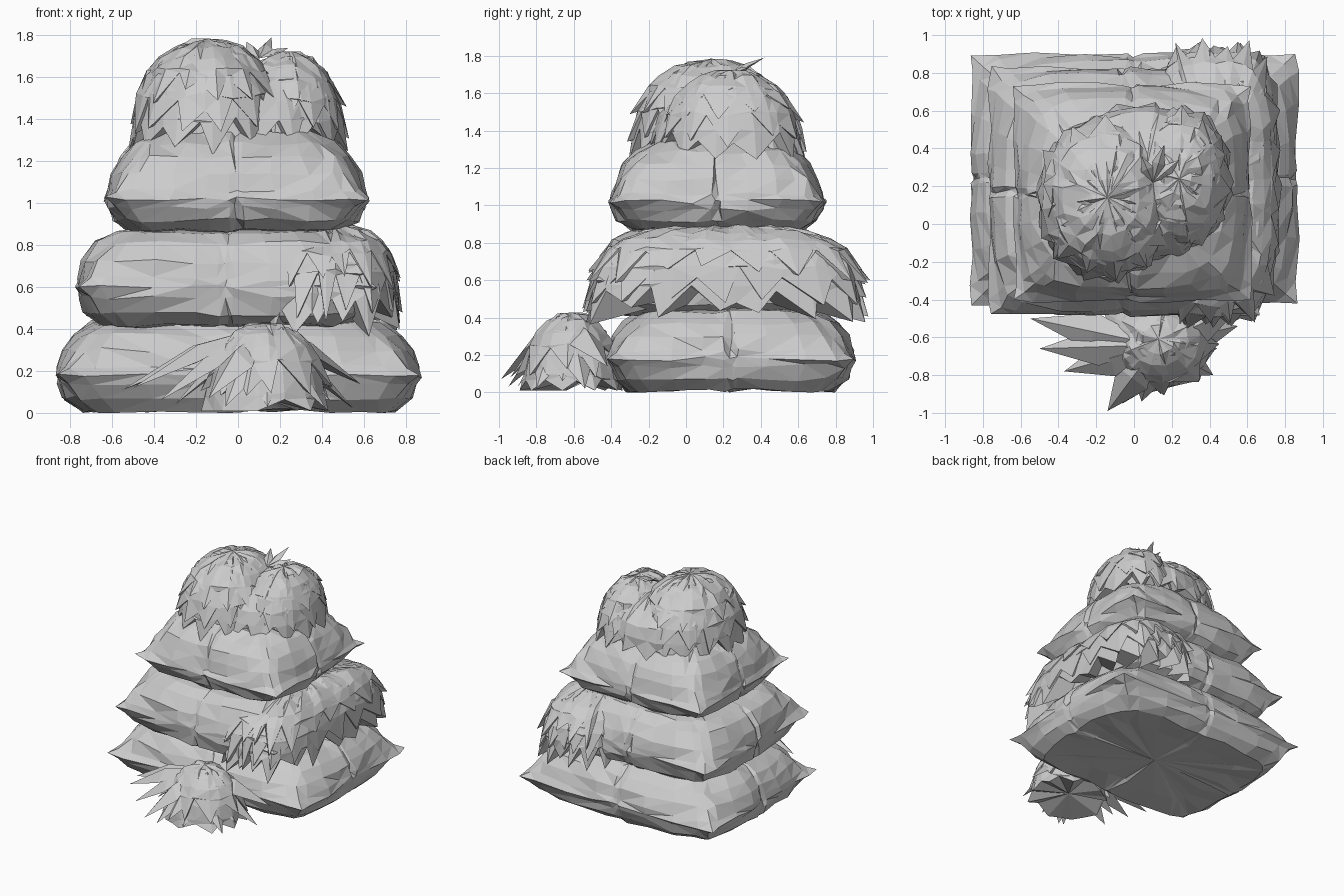
import bpy, bmesh, math, random
from mathutils import Vector

if "Cube" in bpy.data.objects:
    bpy.data.objects.remove(bpy.data.objects["Cube"])

random.seed(7)


def jitter(a):
    return random.uniform(-a, a)


def finish(bm, name):
    bmesh.ops.recalc_face_normals(bm, faces=bm.faces)
    bmesh.ops.triangulate(bm, faces=bm.faces)
    mesh = bpy.data.meshes.new(name)
    bm.to_mesh(mesh)
    bm.free()
    ob = bpy.data.objects.new(name, mesh)
    bpy.context.collection.objects.link(ob)


def loft(bm, rings, first, last):
    """Skin closed rings and close both ends on a centre point."""
    loops = [[bm.verts.new(p) for p in ring] for ring in rings]
    n = len(loops[0])
    for a, b in zip(loops, loops[1:]):
        for i in range(n):
            j = (i + 1) % n
            bm.faces.new((a[i], a[j], b[j], b[i]))
    for loop, p in ((loops[0], first), (loops[-1], last)):
        c = bm.verts.new(p)
        for i in range(n):
            bm.faces.new((loop[i], loop[(i + 1) % n], c))


def sack(name, cx, cy, hx, hy, profile):
    """Stuffed sack; profile = (inset, z, corner pull), bottom to top."""
    side = (-1, -.84, -.5, -.22, -.05, 0, .05, .3, .6, .86)
    square = ([(t, -1) for t in side] + [(1, t) for t in side]
              + [(-t, 1) for t in side] + [(-1, -t) for t in side])
    rings = []
    for inset, z, pull in profile:
        ring = []
        for u, v in square:
            corner = min(abs(u), abs(v))
            k = 1 - pull * corner ** 3
            if corner == 0:      # tied crease in the middle of every side
                k -= .02
            ring.append((cx + u * k * (hx - inset) + jitter(.012),
                         cy + v * k * (hy - inset) + jitter(.012),
                         max(0, z + jitter(.012))))
        rings.append(ring)
    bm = bmesh.new()
    loft(bm, rings, (cx, cy, profile[0][1] + .01), (cx, cy, profile[-1][1]))
    finish(bm, name)


def thatch(name, c, rx, ry, top, rim, n, power=2.0, layers=(1, .82, .6), spike=.3,
           full=1.0, flare=.3):
    """Shaggy straw dome made of overlapping shells with jagged rims."""
    bm = bmesh.new()
    for k, end in enumerate(layers):
        grow = 1 + .015 * k
        phase = random.random()
        steps = [.25, .5, .75, .95]
        rings = [[] for _ in range(len(steps) + 1)]
        for i in range(2 * n):
            a = (i + phase + jitter(.4)) * math.pi / n
            ca, sa = math.cos(a), math.sin(a)
            sq = (abs(ca) ** power + abs(sa) ** power) ** (-1 / power)
            tip = spike * random.uniform(.4, 1.25) if i % 2 else random.uniform(-.06, .03)
            for s, f in enumerate(steps + [1 + tip]):
                t = f * end
                r = math.sin(min(t, 1) * math.pi / 2) ** full * sq * grow
                r += max(0, f - 1) * flare + jitter(.018)
                h = math.cos(min(t, 1) * math.pi / 2) ** full if t < 1 else (1 - t) * .9
                z = rim + (top - rim) * (h + .015 * k) + jitter(.015)
                if f > 1:
                    z -= .03
                rings[s].append((c[0] + rx * r * ca, c[1] + ry * r * sa, max(z, .01)))
        low = min(p[2] for p in rings[-2])
        loft(bm, rings, (c[0], c[1], top * (1 + .004 * k)),
             (c[0], c[1], max(.02, low)))
    finish(bm, name)


def blades(name, root, tips, width, arch):
    """Long pointed straw bundles fanning out of one root."""
    bm = bmesh.new()
    root = Vector(root)
    for tip in tips:
        tip = Vector(tip)
        d = tip - root
        s = Vector((-d.y, d.x, 0)).normalized() * width
        mid = root + d * .5 + Vector((0, 0, arch))
        drop = Vector((0, 0, width * .8))
        r, m, l, q, e = [bm.verts.new(p) for p in
                         (root, mid, mid - s - drop, mid + s - drop, tip)]
        for f in ((r, l, m), (r, m, q), (l, e, m), (m, e, q), (r, q, l), (l, q, e)):
            bm.faces.new(f)
    finish(bm, name)


# Three stacked sacks with pinched seams and pointed corners
sack("bottom_sack", 0, .24, .865, .66, [
    (.30, .02, .10), (.11, .01, .12), (.035, .07, .10), (.01, .14, .06), (0, .18, 0),
    (.01, .22, .07), (.035, .30, .12), (.085, .37, .16), (.17, .43, .18), (.40, .455, .12)])
sack("middle_sack", -.055, .17, .71, .655, [
    (.30, .41, .10), (.12, .42, .13), (.035, .47, .11), (.01, .55, .07), (0, .60, 0),
    (.01, .64, .07), (.025, .72, .12), (.085, .81, .16), (.17, .86, .18), (.36, .88, .12)])
sack("top_sack", -.01, .165, .625, .575, [
    (.25, .86, .10), (.12, .87, .13), (.045, .92, .11), (.015, .98, .07), (0, 1.02, 0),
    (.015, 1.06, .07), (.035, 1.14, .12), (.075, 1.22, .16), (.14, 1.285, .18),
    (.25, 1.34, .14)])

# Straw cap in two lobes split by a groove
thatch("cap_left_lobe", (-.14, .14), .36, .42, 1.77, 1.37, 14, 2.1, spike=.27)
thatch("cap_right_lobe", (.24, .24), .26, .36, 1.71, 1.37, 11, 2.2, spike=.27)
thatch("cap_back_fill", (.05, .22), .39, .40, 1.67, 1.37, 15, 2.4, (1,), .25)
blades("cap_loose_straw", (.10, .22, 1.69),
       [(.16, .42, 1.79), (.04, .36, 1.77), (.24, .34, 1.74)], .035, .02)

# Straw draped over the right side of the middle sack
thatch("side_straw", (.43, .215), .33, .71, .885, .52, 20, 3.6, (1, .85, .66), .33, .75, .2)

# Straw clump spilled on the floor in front
thatch("floor_straw_mound", (.13, -.61), .29, .26, .425, .05, 9, 2, (1, .7), .25, .95, .5)
blades("floor_straw_blades", (.12, -.64, .41), [
    (-.55, -.50, .11), (-.50, -.66, .12), (-.37, -.78, .06), (-.30, -.60, .04),
    (-.14, -.99, .07), (-.06, -.95, .03), (.04, -.94, .08), (.14, -.90, .03),
    (.25, -.85, .05), (.42, -.80, .02), (.44, -.66, .06), (.55, -.54, .02),
    (.58, -.42, .14)], .10, .06)
